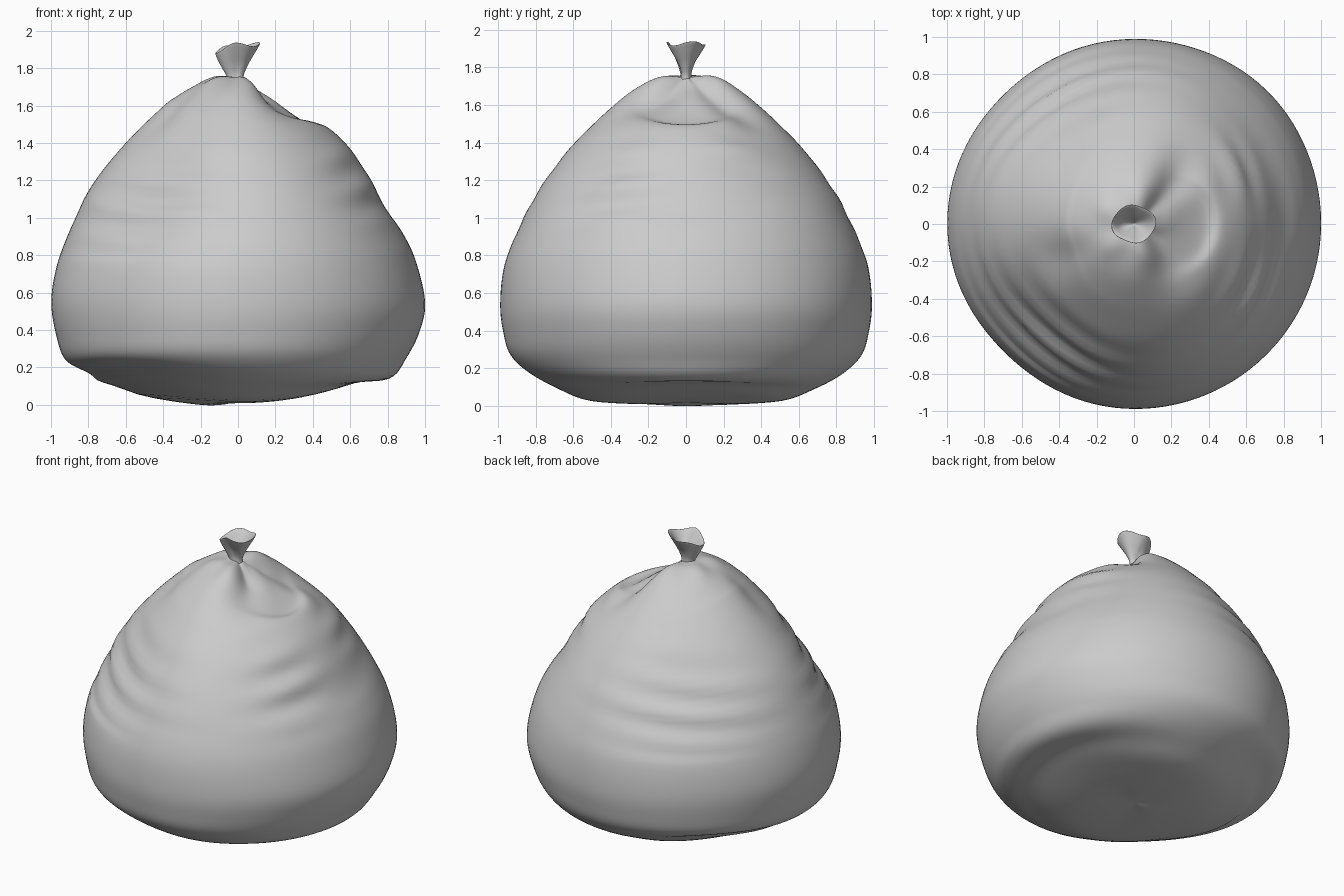
import bpy, bmesh
from math import sin, cos, pi, exp, radians
from mathutils import Vector

if "Cube" in bpy.data.objects:
    bpy.data.objects.remove(bpy.data.objects["Cube"])

SEG = 112


def spline(pts, sub):
    """Catmull-Rom curve through (r, z) points."""
    P = [Vector(p) for p in pts]
    out = []
    for i in range(len(P) - 1):
        a, b, c = P[max(i - 1, 0)], P[i], P[i + 1]
        d = P[min(i + 2, len(P) - 1)]
        for j in range(sub):
            t = j / sub
            out.append(0.5 * (2 * b + (c - a) * t + (2 * a - 5 * b + 4 * c - d) * t * t
                              + (3 * b - a - 3 * c + d) * t ** 3))
    return out + [P[-1]]


def loft(name, right, left, side, sub, shape):
    """Blend the right, left and front/back profiles around the z axis."""
    right, left, side = (spline(p, sub) for p in (right, left, side))
    bm = bmesh.new()
    rings = []
    for pr, pl, ps in zip(right, left, side):
        ring = []
        for k in range(SEG):
            a = 2 * pi * k / SEG
            w = cos(a) ** 2
            p = (pr if cos(a) > 0 else pl) * w + ps * (1 - w)
            r, z = shape(p.x, p.y, a)
            ring.append(bm.verts.new((r * cos(a), r * sin(a), z)))
        rings.append(ring)
    for A, B in zip(rings, rings[1:]):
        for k in range(SEG):
            n = (k + 1) % SEG
            bm.faces.new((A[k], A[n], B[n], B[k]))
    bm.faces.new(rings[0][::-1])
    bm.faces.new(rings[-1])
    bmesh.ops.recalc_face_normals(bm, faces=bm.faces)
    me = bpy.data.meshes.new(name)
    bm.to_mesh(me)
    bm.free()
    me.shade_smooth()
    ob = bpy.data.objects.new(name, me)
    bpy.context.collection.objects.link(ob)
    return ob


def bump(x, mid, width):
    return exp(-((x - mid) / width) ** 2)


def near(a, deg, width):
    d = (a - radians(deg) + pi) % (2 * pi) - pi
    return exp(-(d / radians(width)) ** 2)


def bag_shape(r, z, a):
    # belly is slightly off round on the diagonals
    belly = bump(z, 0.55, 0.35)
    d = belly * (0.012 * near(a, 45, 25) - 0.018 * near(a, 225, 25) - 0.012 * near(a, 135, 25))
    # flattened, horizontally creased faces on the front left and back left
    for deg, flat, amp in ((230, 0.07, 0.013), (125, 0.04, 0.011)):
        m = near(a, deg, 33)
        d -= flat * m * bump(z, 1.15, 0.33)
        tilt = 0.06 * sin(a - radians(deg))
        d += amp * m * bump(z, 1.1, 0.22) * sin((z + tilt) * 2 * pi / 0.17)
    # slanted creases on the right
    d += 0.014 * near(a, -30, 18) * bump(z, 1.2, 0.2) * sin(z * 33 - a * 2)
    d += 0.01 * near(a, 28, 16) * bump(z, 1.35, 0.16) * sin(z * 33 + a * 2)
    # sunken shoulders either side of the seams
    d -= 0.04 * near(a, 48, 17) * bump(z, 1.58, 0.12)
    d -= 0.035 * near(a, -45, 24) * bump(z, 1.62, 0.11)
    d -= 0.025 * near(a, 205, 16) * bump(z, 1.55, 0.13)
    # pleats gathered at the neck
    if z > 1.4:
        d += 0.008 * sin(5 * a + 1) * bump(r, 0.17, 0.08)
    # raised left rim and shallow rumples under the bag
    if z < 0.5:
        low = bump(z, 0.1, 0.15)
        rim = near(a, 135, 32) + near(a, 225, 38)
        z += 0.055 * rim * low * bump(r, 0.82, 0.2)
        z += low * (0.015 * bump(r, 0.66, 0.1) + 0.006 * sin(2 * a) * bump(r, 0.4, 0.15))
    return r + d, z + 0.6 * d * (z > 0.8)


# Bag body: bottom centre, rolled base edge, belly, shoulders, neck
body_right = [(.004, .015), (.3, .04), (.58, .095), (.81, .14), (.9, .25), (.97, .39), (1, .55),
              (.95, .77), (.88, .92), (.79, 1.05), (.7, 1.22), (.59, 1.38), (.47, 1.49),
              (.38, 1.5), (.22, 1.6), (.1, 1.68), (.035, 1.74)]
body_left = [(.004, .015), (.2, 0), (.68, .08), (.8, .15), (.92, .23), (.97, .36), (1, .55),
             (.97, .75), (.9, .95), (.79, 1.18), (.6, 1.41), (.4, 1.6), (.33, 1.65),
             (.25, 1.7), (.18, 1.735), (.12, 1.755), (.055, 1.76)]
body_side = [(.004, .015), (.3, .01), (.6, .04), (.8, .14), (.93, .26), (.975, .4), (.99, .55),
             (.97, .75), (.9, .95), (.8, 1.15), (.65, 1.35), (.5, 1.5), (.4, 1.59),
             (.3, 1.67), (.2, 1.73), (.12, 1.755), (.03, 1.75)]
loft("bag_body", body_right, body_left, body_side, 6, bag_shape)


# Tied top: pinched neck flaring into a crumpled, hollow funnel
def knot_shape(r, z, a):
    return r * (1 + 0.04 * sin(4 * a + 0.6)), z + 0.1 * r * sin(3 * a + 0.5)


loft("tied_top",
     [(.035, 1.71), (.03, 1.76), (.055, 1.82), (.09, 1.88), (.115, 1.925), (.1, 1.915),
      (.045, 1.84), (.003, 1.8)],
     [(.055, 1.71), (.06, 1.76), (.08, 1.8), (.1, 1.84), (.118, 1.885), (.1, 1.875),
      (.06, 1.83), (.003, 1.8)],
     [(.03, 1.71), (.025, 1.77), (.04, 1.82), (.075, 1.88), (.1, 1.925), (.085, 1.915),
      (.035, 1.85), (.003, 1.8)],
     5, knot_shape)
